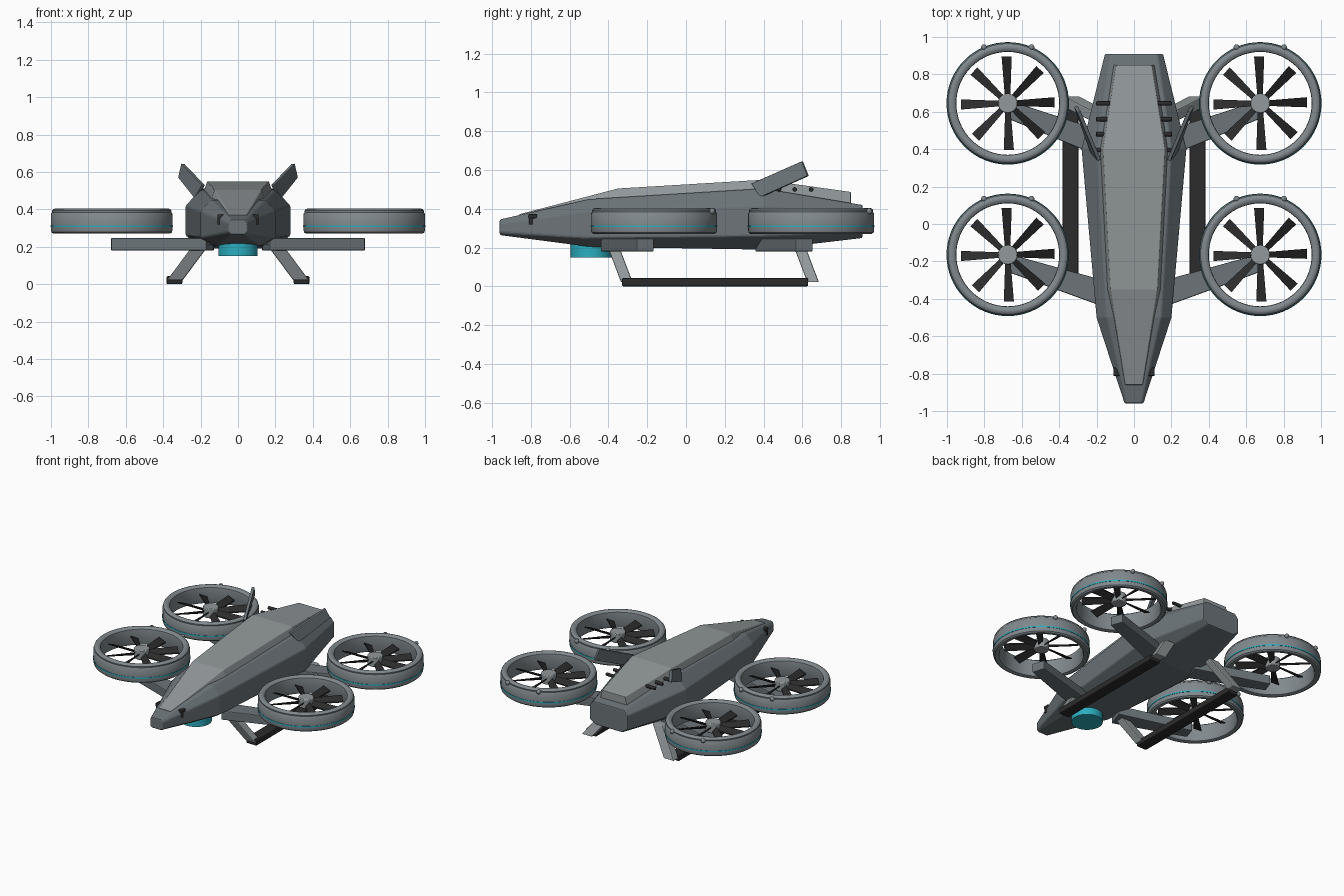
import bpy, bmesh, math
from mathutils import Vector, Matrix

if "Cube" in bpy.data.objects:
    bpy.data.objects.remove(bpy.data.objects["Cube"])


def mat(name, col):
    m = bpy.data.materials.new(name)
    m.diffuse_color = (*col, 1)
    m.use_nodes = True
    m.node_tree.nodes["Principled BSDF"].inputs["Base Color"].default_value = m.diffuse_color
    return m


HULL = mat("hull grey", (0.15, 0.175, 0.19))
LIGHT = mat("light grey", (0.29, 0.315, 0.325))
DUCT = mat("duct grey", (0.22, 0.25, 0.265))
DARK = mat("dark rubber", (0.025, 0.025, 0.025))
CYAN = mat("cyan", (0.025, 0.42, 0.52))


def finish(name, bm, material, smooth=False, bevel=0):
    bmesh.ops.recalc_face_normals(bm, faces=bm.faces)
    me = bpy.data.meshes.new(name)
    bm.to_mesh(me)
    bm.free()
    me.materials.append(material)
    ob = bpy.data.objects.new(name, me)
    bpy.context.collection.objects.link(ob)
    if bevel:
        b = ob.modifiers.new("bevel", 'BEVEL')
        b.width, b.segments = bevel, 2
    if smooth:
        bpy.ops.object.select_all(action='DESELECT')
        ob.select_set(True)
        bpy.context.view_layer.objects.active = ob
        bpy.ops.object.shade_smooth_by_angle(angle=math.radians(35))
    return ob


def loft(name, sections, material, bevel=0):
    """Skin a list of equal-length point rings and cap both ends."""
    bm = bmesh.new()
    rings = [[bm.verts.new(p) for p in s] for s in sections]
    n = len(rings[0])
    for a, b in zip(rings, rings[1:]):
        for i in range(n):
            bm.faces.new((a[i], a[(i + 1) % n], b[(i + 1) % n], b[i]))
    bm.faces.new(rings[0])
    bm.faces.new(rings[-1])
    return finish(name, bm, material, bevel=bevel)


def lathe(name, profile, center, material, closed=True, steps=64):
    """Revolve an (r, z) profile about a vertical axis."""
    bm = bmesh.new()
    rings = []
    for k in range(steps):
        a = math.tau * k / steps
        rings.append([bm.verts.new((center[0] + r * math.cos(a), center[1] + r * math.sin(a), z))
                      for r, z in profile])
    n = len(profile)
    for k in range(steps):
        p, q = rings[k], rings[(k + 1) % steps]
        for i in range(n):
            bm.faces.new((p[i], p[(i + 1) % n], q[(i + 1) % n], q[i]))
    return finish(name, bm, material, True)


def cylinder(name, p, q, r, material, segs=32, bevel=0):
    p, q = Vector(p), Vector(q)
    d = q - p
    m = Matrix.Translation((p + q) / 2) @ d.to_track_quat('Z', 'Y').to_matrix().to_4x4()
    bm = bmesh.new()
    bmesh.ops.create_cone(bm, cap_ends=True, segments=segs, radius1=r, radius2=r,
                          depth=d.length, matrix=m)
    return finish(name, bm, material, True, bevel)


def box(name, center, size, material, bevel=0):
    bm = bmesh.new()
    bmesh.ops.create_cube(bm, size=1, matrix=Matrix.Translation(center) @ Matrix.Diagonal((*size, 1)))
    return finish(name, bm, material, bevel=bevel)


# Fuselage: octagonal sections
# y, half width, bottom, low side, high side, top, top half width, bottom half width
hull = []
for y, w, zb, zl, zh, zt, wt, wb in [
        (-0.96, .05, .265, .28, .325, .345, .04, .04),
        (-0.50, .20, .205, .25, .39, .45, .145, .12),
        (0.40, .28, .19, .26, .42, .505, .20, .18),
        (0.91, .155, .25, .28, .385, .42, .125, .11)]:
    hull.append([(wb, y, zb), (w, y, zl), (w, y, zh), (wt, y, zt),
                 (-wt, y, zt), (-w, y, zh), (-w, y, zl), (-wb, y, zb)])
loft("fuselage", hull, HULL, 0.008)

# Raised upper shell
shell = []
for y, w, z, wt, zt in [(-0.86, .06, .335, .045, .372), (-0.35, .155, .42, .125, .505),
                        (0.40, .195, .46, .165, .55), (0.85, .115, .40, .095, .487)]:
    shell.append([(w, y, z), (wt, y, zt), (-wt, y, zt), (-w, y, z)])
loft("upper_shell", shell, LIGHT, 0.004)

# Belly sensor
cylinder("belly_sensor", (0, -.49, .15), (0, -.49, .24), .105, CYAN, 48)

DUCT_PROFILE = [(.312, .27), (.322, .278), (.325, .29), (.325, .375), (.319, .384), (.320, .393),
                (.312, .402), (.300, .405), (.288, .402), (.277, .393), (.275, .38),
                (.278, .30), (.285, .275), (.298, .27)]

for s, side in ((1, "right"), (-1, "left")):
    for cy, end, root in ((-.165, (.665, -.21), (.15, -.375)), (.645, (.665, .61), (.15, .42))):
        tag = side + ("_front" if cy < 0 else "_rear")
        c = (s * .675, cy)
        # Ducted rotor
        lathe("duct_" + tag, DUCT_PROFILE, c, DUCT)
        lathe("duct_stripe_" + tag, [(.320, .306), (.3275, .306), (.3275, .315), (.320, .315)], c, CYAN)
        cylinder("hub_" + tag, (*c, .315), (*c, .385), .052, LIGHT, 32, .006)
        bm = bmesh.new()
        for k in range(8):
            m = Matrix.Translation((*c, .345)) @ Matrix.Rotation(math.tau * (k + .03) / 8, 4, 'Z')
            vs = []
            for r, h, t in ((.045, .015, .014), (.25, .027, .012)):
                for u, v in ((-h, -t - .004), (h, t - .004), (h, t + .004), (-h, -t + .004)):
                    vs.append(bm.verts.new(m @ Vector((r, u, v))))
            for f in ((0, 1, 2, 3), (7, 6, 5, 4), (0, 4, 5, 1), (1, 5, 6, 2), (2, 6, 7, 3), (3, 7, 4, 0)):
                bm.faces.new([vs[i] for i in f])
        finish("blades_" + tag, bm, DARK)
        # Small lamps behind each duct
        for a in (67, 113):
            a = math.radians(a)
            bm = bmesh.new()
            bmesh.ops.create_uvsphere(bm, u_segments=12, v_segments=8, radius=.016, matrix=Matrix.Translation(
                (c[0] + .325 * math.cos(a), c[1] + .325 * math.sin(a), .388)))
            finish("duct_lamp_" + tag, bm, DUCT, True)
        # Support arm, wider at the hull
        a, b = Vector((s * root[0], root[1], 0)), Vector((s * end[0], end[1], 0))
        n = (b - a).normalized().cross(Vector((0, 0, 1)))
        loft("arm_" + tag, [[p + n * u * h + Vector((0, 0, z)) for u, z in
                             ((-1, .18), (1, .18), (1, .247), (-1, .247))]
                            for p, h in ((a, .068), (b, .047))], HULL, .006)

    # Landing skid and legs
    box("skid_" + side, (s * .34, .15, .022), (.085, .96, .044), DARK, .008)
    for y in (-.37, .59):
        loft("leg_" + side, [[(s * (x + dx), yy + dy, z) for dx, dy in
                              ((-.042, -.03), (.042, -.03), (.042, .03), (-.042, .03))]
                             for x, yy, z in ((.19, y - .01, .22), (.337, y + .065, .022))], LIGHT, .006)

    # Tail fin plate
    quad = [Vector((s * x, y, z)) for x, y, z in
            ((.185, .34, .53), (.295, .60, .645), (.312, .63, .57), (.225, .385, .46))]
    nrm = (quad[1] - quad[0]).cross(quad[2] - quad[0]).normalized() * .01
    loft("tail_fin_" + side, [[p - nrm for p in quad], [p + nrm for p in quad]], HULL, .003)

    # Row of dark pegs beside the upper shell
    for y in (.395, .48, .56, .645):
        cylinder("peg_" + side, (s * .12, y, .50), (s * .202, y, .50), .012, DARK, 12, .004)

    # Nose sensor
    box("nose_sensor_" + side, (s * .085, -.79, .362), (.05, .045, .022), DARK, .004)
    cylinder("nose_probe_" + side, (s * .10, -.80, .32), (s * .10, -.80, .36), .010, DARK, 12)
